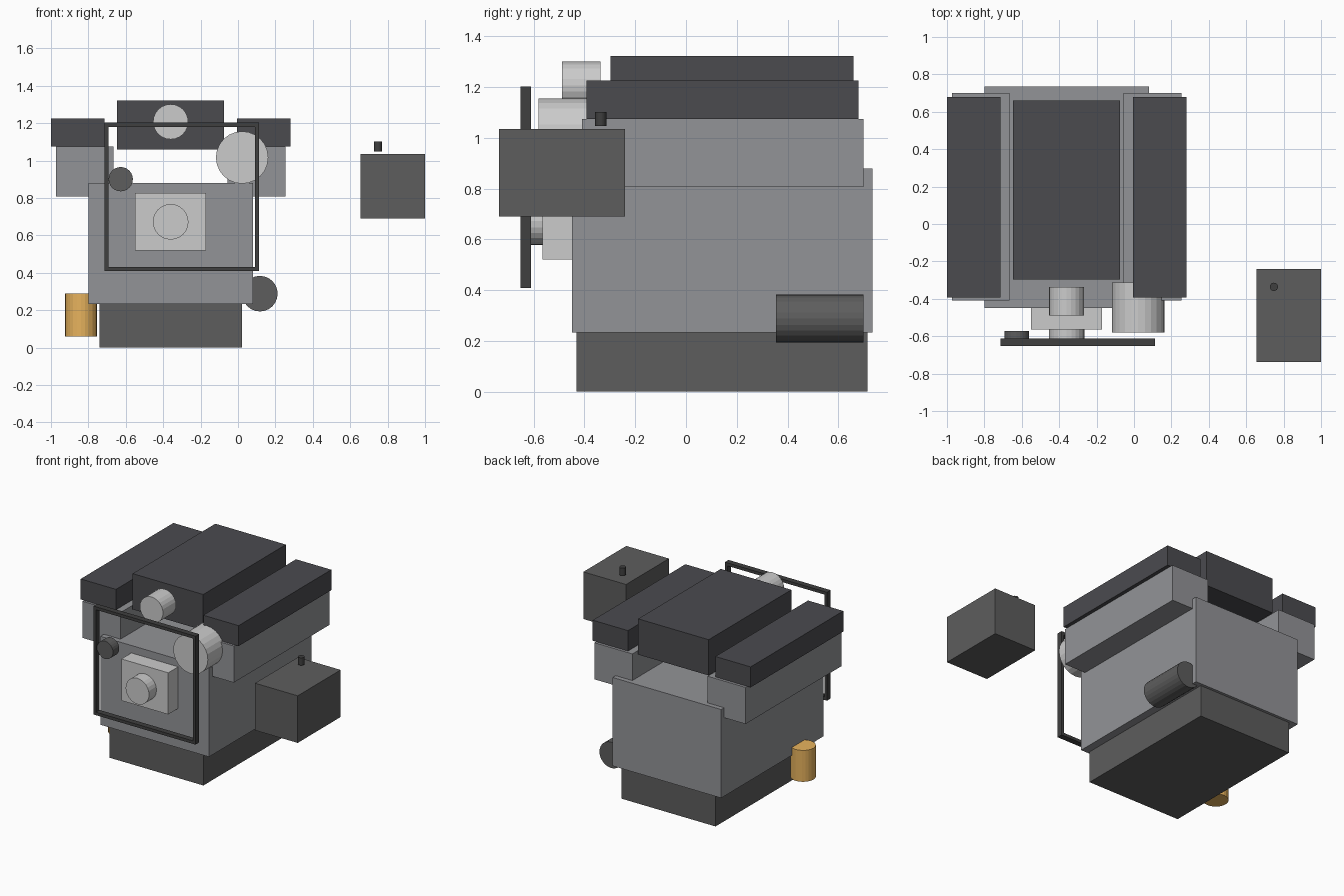
import bpy
from math import pi

if "Cube" in bpy.data.objects:
    bpy.data.objects.remove(bpy.data.objects["Cube"])

CX = -0.36  # engine centre line


def material(name, r, g, b):
    m = bpy.data.materials.new(name)
    m.diffuse_color = (r, g, b, 1)
    m.use_nodes = True
    m.node_tree.nodes["Principled BSDF"].inputs["Base Color"].default_value = m.diffuse_color
    return m


CAST = material("cast_grey", 0.29, 0.295, 0.31)
DARK = material("dark_steel", 0.11, 0.11, 0.11)
COVER = material("cover_charcoal", 0.07, 0.07, 0.078)
LIGHT = material("light_alloy", 0.53, 0.53, 0.535)
RUBBER = material("rubber_black", 0.05, 0.05, 0.05)
ORANGE = material("filter_orange", 0.8, 0.45, 0.11)


def box(name, mat, x, y, z):
    """Box from (min, max) ranges."""
    bpy.ops.mesh.primitive_cube_add(size=1, location=[(a + b) / 2 for a, b in (x, y, z)])
    o = bpy.context.object
    o.name = name
    o.scale = [b - a for a, b in (x, y, z)]
    bpy.ops.object.transform_apply(location=False, rotation=False, scale=True)
    o.data.materials.append(mat)
    return o


def cyl(name, mat, loc, r, depth, along_y=True, sides=24):
    """Cylinder centred on loc, lying along y or upright."""
    bpy.ops.mesh.primitive_cylinder_add(vertices=sides, radius=r, depth=depth, location=loc,
                                        rotation=(pi / 2 if along_y else 0, 0, 0))
    o = bpy.context.object
    o.name = name
    o.data.materials.append(mat)


# Main castings
box("oil_pan", DARK, (-0.74, 0.022), (-0.432, 0.715), (0, 0.232))
box("engine_block", CAST, (-0.80, 0.08), (-0.45, 0.735), (0.232, 0.88))

# Cylinder heads and valve covers, mirrored about the engine centre line
for side, s in (("left", -1), ("right", 1)):
    box("cylinder_head_" + side, CAST, sorted((CX + s * 0.305, CX + s * 0.613)), (-0.41, 0.70), (0.807, 1.075))
    box("valve_cover_" + side, COVER, sorted((CX + s * 0.354, CX + s * 0.64)), (-0.393, 0.68), (1.075, 1.225))

# Intake and throttle
box("intake_manifold", COVER, (-0.646, -0.074), (-0.297, 0.66), (1.06, 1.322))
cyl("throttle_body", LIGHT, (CX, -0.412, 1.207), 0.094, 0.152)

# Front accessories
box("water_pump_housing", LIGHT, (-0.55, -0.17), (-0.565, -0.45), (0.52, 0.825))
cyl("water_pump_pulley", LIGHT, (CX, -0.608, 0.672), 0.095, 0.086)
cyl("alternator", LIGHT, (0.022, -0.447, 1.016), 0.14, 0.267)
cyl("belt_tensioner", DARK, (-0.627, -0.608, 0.90), 0.065, 0.072)

# Drive belt: rectangular loop, mitred by one mesh extruded with a solidify modifier
x0, x1, z0, z1, y0, y1 = -0.693, 0.091, 0.430, 1.180, -0.653, -0.611
mesh = bpy.data.meshes.new("drive_belt")
corners = [(x0, z0), (x1, z0), (x1, z1), (x0, z1)]
mesh.from_pydata([(x, y, z) for y in (y0, y1) for x, z in corners], [],
                 [(i, (i + 1) % 4, (i + 1) % 4 + 4, i + 4) for i in range(4)])
mesh.materials.append(RUBBER)
belt = bpy.data.objects.new("drive_belt", mesh)
bpy.context.collection.objects.link(belt)
wall = belt.modifiers.new("wall", "SOLIDIFY")
wall.thickness = 0.022
wall.offset = -1
wall.use_even_offset = True

# Starter and oil filter
cyl("starter_motor", DARK, (0.117, 0.527, 0.288), 0.095, 0.345)
cyl("oil_filter", ORANGE, (-0.839, -0.157, 0.175), 0.085, 0.23, along_y=False)

# Battery with terminal
box("battery", DARK, (0.654, 1.0), (-0.737, -0.24), (0.69, 1.035))
cyl("battery_terminal", RUBBER, (0.748, -0.336, 1.075), 0.022, 0.055, along_y=False)
